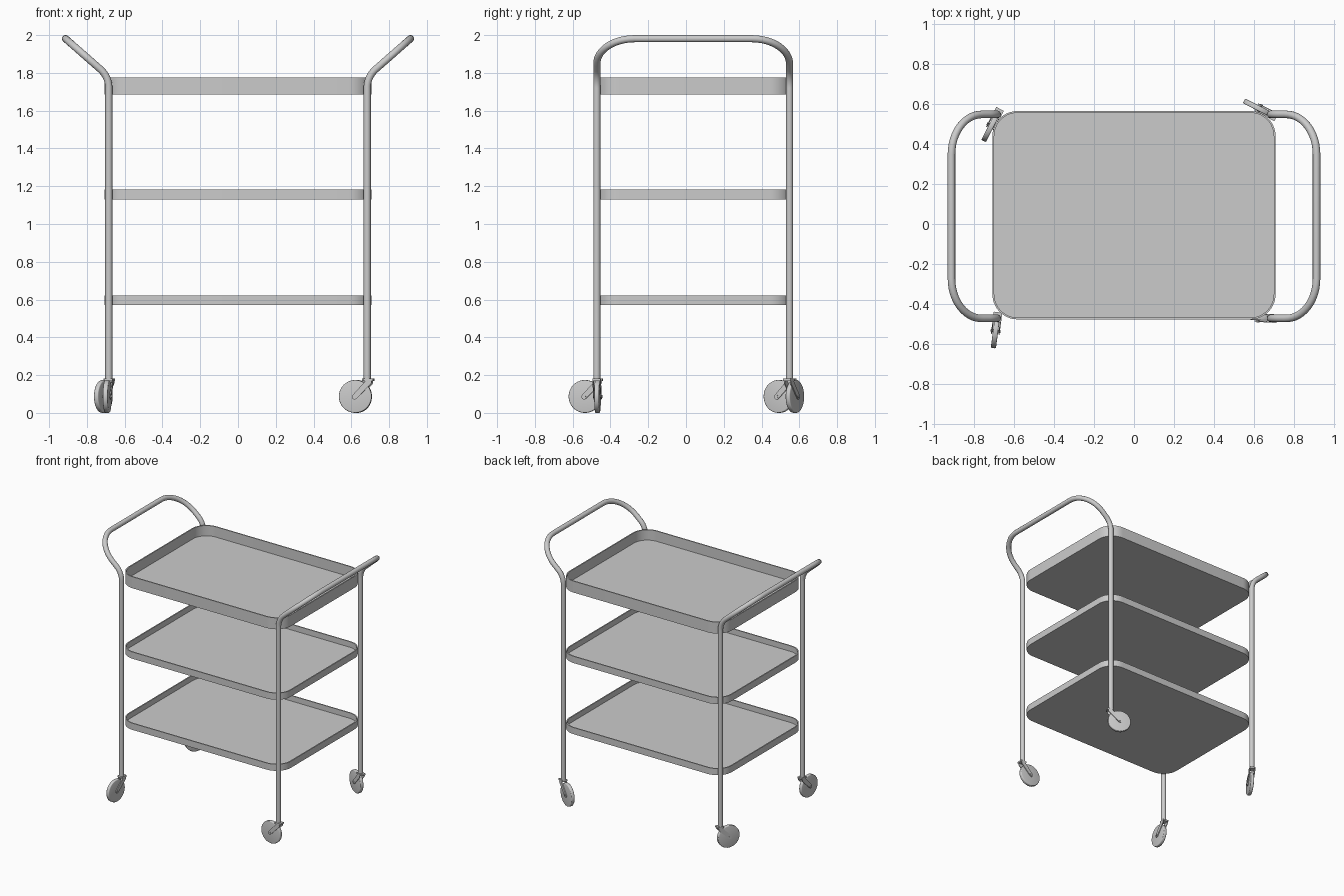
import bpy, bmesh, math
from mathutils import Vector, Matrix

if "Cube" in bpy.data.objects:
    bpy.data.objects.remove(bpy.data.objects["Cube"])

LEG_X, CY, HALF_Y = 0.684, 0.038, 0.51
TUBE_R = 0.019


def mesh_object(name, bm, matrix=None):
    bmesh.ops.recalc_face_normals(bm, faces=bm.faces)
    me = bpy.data.meshes.new(name)
    bm.to_mesh(me)
    bm.free()
    ob = bpy.data.objects.new(name, me)
    bpy.context.collection.objects.link(ob)
    if matrix:
        ob.matrix_world = matrix
    bpy.ops.object.select_all(action='DESELECT')
    ob.select_set(True)
    bpy.context.view_layer.objects.active = ob
    bpy.ops.object.shade_smooth_by_angle(angle=math.radians(35))
    return ob


def fillet(a, p, b, t, n=12):
    """Circular arc rounding corner p, starting t away from it."""
    u, v = (a - p).normalized(), (b - p).normalized()
    half = u.angle(v) / 2
    r = t * math.tan(half)
    bis = (u + v).normalized()
    c = p + bis * (t / math.cos(half))
    w = (u - v).normalized()
    sweep = math.pi / 2 - half
    return [c - bis * r * math.cos(k) + w * r * math.sin(k)
            for k in [sweep * (1 - 2 * i / n) for i in range(n + 1)]]


def tube(name, pts, radius):
    cu = bpy.data.curves.new(name, 'CURVE')
    cu.dimensions = '3D'
    cu.bevel_depth = radius
    cu.bevel_resolution = 5
    cu.use_fill_caps = True
    sp = cu.splines.new('POLY')
    sp.points.add(len(pts) - 1)
    for q, p in zip(sp.points, pts):
        q.co = (*p, 1)
    sp.use_smooth = True
    ob = bpy.data.objects.new(name, cu)
    bpy.context.collection.objects.link(ob)


# Side frames: two legs joined by an outward-leaning handle loop
for side, label in ((-1, "left"), (1, "right")):
    x, xo = side * LEG_X, side * 0.913
    y0, y1 = CY - HALF_Y, CY + HALF_Y
    c = [Vector(v) for v in ((x, y0, 0.17), (x, y0, 1.78), (xo, y0, 1.981),
                             (xo, y1, 1.981), (x, y1, 1.78), (x, y1, 0.17))]
    path = [c[0]]
    for i, t in zip(range(1, 5), (0.06, 0.2, 0.2, 0.06)):
        path += fillet(c[i - 1], c[i], c[i + 1], t)
    path.append(c[5])
    tube(label + "_frame_handle", path, TUBE_R)


# Trays: rounded rectangular pans with thin rims
def rounded_ring(bm, hx, hy, r, z, n=10):
    ring = []
    for q, (sx, sy) in enumerate(((1, 1), (-1, 1), (-1, -1), (1, -1))):
        for i in range(n + 1):
            a = (q + i / n) * math.pi / 2
            ring.append(bm.verts.new((sx * (hx - r) + r * math.cos(a),
                                      0.044 + sy * (hy - r) + r * math.sin(a), z)))
    return ring


def tray(name, z0, z1, wall=0.009):
    bm = bmesh.new()
    hx, hy, r = 0.708, 0.521, 0.125
    rings = [rounded_ring(bm, hx - d, hy - d, r - d, z)
             for d, z in ((0, z0), (0, z1), (wall, z1), (wall, z0 + wall))]
    for a, b in zip(rings, rings[1:]):
        for i in range(len(a)):
            j = (i + 1) % len(a)
            bm.faces.new((a[i], a[j], b[j], b[i]))
    bm.faces.new(rings[0])
    bm.faces.new(rings[-1])
    mesh_object(name, bm)


tray("top_tray", 1.685, 1.775)
tray("middle_tray", 1.13, 1.183)
tray("bottom_tray", 0.57, 0.622)


# Casters: local x is the trailing direction, origin on the floor under the leg
def cylinder(name, radius, depth, matrix, bevel=0.0, segments=40):
    bm = bmesh.new()
    bmesh.ops.create_cone(bm, cap_ends=True, segments=segments, radius1=radius,
                          radius2=radius, depth=depth)
    if bevel:
        rim = [e for e in bm.edges if abs(e.verts[0].co.z - e.verts[1].co.z) < 1e-6]
        bmesh.ops.bevel(bm, geom=rim, offset=bevel, segments=3, affect='EDGES', profile=0.5)
    return mesh_object(name, bm, matrix)


def strap(name, p, q, ra, rb, y, thick, matrix):
    """Flat fork arm with rounded ends between p and q in the local xz plane."""
    p, q = Vector(p), Vector(q)
    ang = math.atan2(q.y - p.y, q.x - p.x)
    outline = []
    for centre, r, start in ((q, rb, ang - math.pi / 2), (p, ra, ang + math.pi / 2)):
        for i in range(9):
            a = start + math.pi * i / 8
            outline.append((centre.x + r * math.cos(a), y - thick / 2, centre.y + r * math.sin(a)))
    bm = bmesh.new()
    face = bm.faces.new([bm.verts.new(v) for v in outline])
    ext = bmesh.ops.extrude_face_region(bm, geom=[face])
    bmesh.ops.translate(bm, vec=(0, thick, 0),
                        verts=[v for v in ext['geom'] if isinstance(v, bmesh.types.BMVert)])
    mesh_object(name, bm, matrix)


casters = {"front_left": (-1, -1, (-0.13, -0.99)), "front_right": (1, -1, (-1, 0.06)),
           "back_left": (-1, 1, (-0.46, -0.89)), "back_right": (1, 1, (-0.89, 0.45))}
R = 0.087
for label, (sx, sy, d) in casters.items():
    m = (Matrix.Translation((sx * LEG_X, CY + sy * HALF_Y, 0))
         @ Matrix.Rotation(math.atan2(d[1], d[0]), 4, 'Z'))
    lay = Matrix.Rotation(math.pi / 2, 4, 'X')
    axle = m @ Matrix.Translation((0.063, 0, R)) @ lay
    cylinder(label + "_wheel", R, 0.026, axle, 0.006)
    cylinder(label + "_axle", 0.007, 0.05, axle, segments=16)
    for s in (-1, 1):
        strap(f"{label}_fork_arm_{'a' if s < 0 else 'b'}", (-0.008, 0.163), (0.066, 0.085),
              0.016, 0.014, s * 0.0185, 0.006, m)
    # swivel plate joining the fork arms under the leg
    bm = bmesh.new()
    bmesh.ops.create_cube(bm, size=1, matrix=Matrix.Translation((-0.006, 0, 0.176))
                          @ Matrix.Diagonal((0.05, 0.043, 0.012, 1)))
    mesh_object(label + "_swivel_plate", bm, m)
